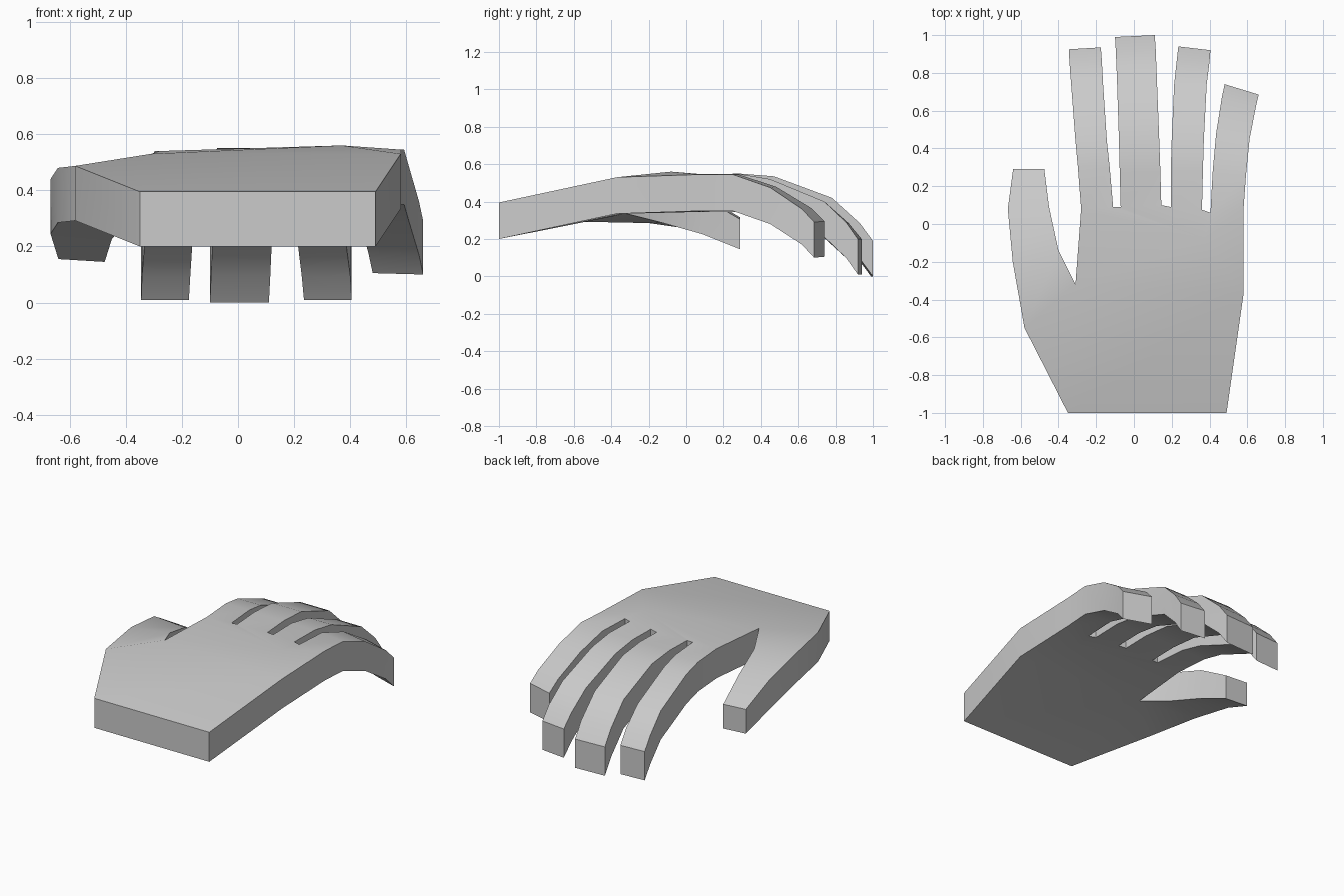
import bpy
import bmesh

if "Cube" in bpy.data.objects:
    bpy.data.objects.remove(bpy.data.objects["Cube"])

DEPTH = 0.195

bm = bmesh.new()
cache = {}


def vert(p):
    """Shared vertex of the upper skin."""
    key = tuple(round(c, 4) for c in p)
    if key not in cache:
        cache[key] = bm.verts.new(p)
    return cache[key]


def face(*pts):
    bm.faces.new([vert(p) for p in pts])


def strip(left, right):
    """Ladder of quads between two edge paths."""
    for i in range(len(left) - 1):
        face(left[i], right[i], right[i + 1], left[i + 1])


# Finger edges, base to tip
index_l = [(-.28, .08, .54), (-.297, .3, .54), (-.31, .44, .515), (-.333, .74, .395), (-.342, .86, .285), (-.345, .925, .2)]
index_r = [(-.11, .09, .54), (-.128, .3, .54), (-.143, .44, .515), (-.163, .74, .395), (-.17, .87, .285), (-.175, .935, .2)]
middle_l = [(-.07, .09, .542), (-.075, .28, .55), (-.08, .47, .535), (-.09, .78, .42), (-.096, .92, .285), (-.1, .99, .19)]
middle_r = [(.145, .1, .542), (.14, .28, .55), (.133, .47, .535), (.121, .78, .42), (.115, .93, .285), (.11, 1, .19)]
ring_l = [(.195, .09, .545), (.195, .28, .548), (.2, .45, .52), (.213, .74, .4), (.227, .87, .285), (.235, .94, .2)]
ring_r = [(.36, .075, .547), (.365, .28, .548), (.37, .45, .52), (.385, .74, .4), (.4, .86, .285), (.405, .92, .2)]
pinky_l = [(.405, .06, .547), (.417, .28, .545), (.435, .48, .48), (.465, .67, .365), (.48, .74, .295)]
pinky_r = [(.58, .08, .545), (.592, .25, .545), (.612, .45, .475), (.645, .62, .36), (.66, .685, .29)]
for l, r in ((index_l, index_r), (middle_l, middle_r), (ring_l, ring_r), (pinky_l, pinky_r)):
    strip(l, r)

# Thumb, from its root at the wrist side to the tip
thumb_l = [(-.58, -.55, .487), (-.642, -.2, .48), (-.668, .08, .44), (-.64, .29, .315)]
thumb_r = [(-.31, -.32, .53), (-.4, -.14, .485), (-.45, .09, .42), (-.475, .29, .305)]
strip(thumb_l, thumb_r)

# Back of the hand: wrist panel, thumb root, and a fan around the knuckle
wrist_l, wrist_r = (-.35, -1, .395), (.49, -1, .395)
web, heel = thumb_r[0], (.58, -.37, .53)
face(wrist_l, wrist_r, heel, web)
face(wrist_l, web, thumb_l[0])
knuckle = (.37, -.08, .56)
rim = [web, heel, pinky_r[0], pinky_l[0], ring_r[0], ring_l[0],
       middle_r[0], middle_l[0], index_r[0], index_l[0], web]
for a, b in zip(rim, rim[1:]):
    face(knuckle, a, b)

# Palm side: copy of the upper skin below, closed by side walls
top_faces, top_verts = list(bm.faces), list(bm.verts)
border = [(e.verts[0], e.verts[1]) for e in bm.edges if e.is_boundary]
thumb_tips = {vert(thumb_l[-1]), vert(thumb_r[-1])}
below = {}
for v in top_verts:
    d = 0.16 if v in thumb_tips else min(DEPTH, v.co.z)
    if v.co.y > 0.5:
        d = min(d, 0.19)
    below[v] = bm.verts.new((v.co.x, v.co.y, v.co.z - d))
for f in top_faces:
    bm.faces.new([below[v] for v in reversed(f.verts)])
for a, b in border:
    bm.faces.new((a, b, below[b], below[a]))
bmesh.ops.recalc_face_normals(bm, faces=bm.faces[:])

mesh = bpy.data.meshes.new("hand")
bm.to_mesh(mesh)
bm.free()
hand = bpy.data.objects.new("hand", mesh)
bpy.context.collection.objects.link(hand)

grey = bpy.data.materials.new("light grey")
grey.diffuse_color = (0.6, 0.6, 0.6, 1)
grey.use_nodes = True
grey.node_tree.nodes["Principled BSDF"].inputs["Base Color"].default_value = grey.diffuse_color
mesh.materials.append(grey)

bpy.context.view_layer.objects.active = hand
hand.select_set(True)
bpy.ops.object.shade_smooth_by_angle(angle=0.52)
